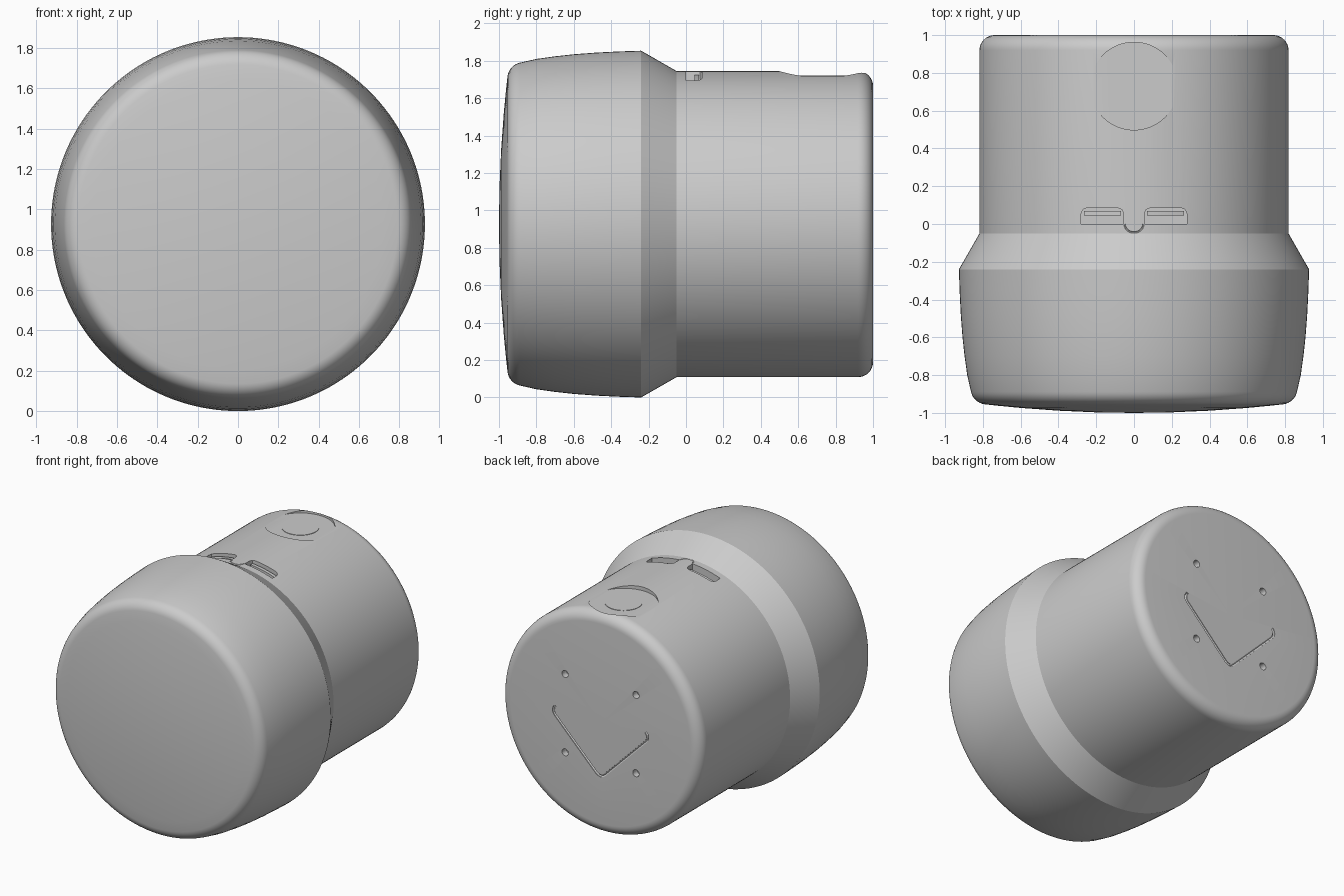
import bpy, bmesh
from math import sin, cos, pi, radians, sqrt
from mathutils import Matrix, Vector

if "Cube" in bpy.data.objects:
    bpy.data.objects.remove(bpy.data.objects["Cube"])

CZ = 0.927      # height of the body axis
R = 0.818       # radius of the rear barrel


def to_object(name, bm):
    bmesh.ops.recalc_face_normals(bm, faces=bm.faces)
    mesh = bpy.data.meshes.new(name)
    bm.to_mesh(mesh)
    bm.free()
    obj = bpy.data.objects.new(name, mesh)
    bpy.context.collection.objects.link(obj)
    return obj


def select(obj):
    bpy.ops.object.select_all(action='DESELECT')
    obj.select_set(True)
    bpy.context.view_layer.objects.active = obj


def smooth(obj):
    select(obj)
    bpy.ops.object.shade_smooth_by_angle(angle=radians(25))


def cut(target, cutter):
    cutter.hide_render = True
    mod = target.modifiers.new("cut", 'BOOLEAN')
    mod.operation = 'DIFFERENCE'
    mod.solver = 'EXACT'
    mod.object = cutter
    select(target)
    bpy.ops.object.modifier_apply(modifier=mod.name)
    bpy.data.objects.remove(cutter)


def arc(y, r, rad, a0, a1, n=8):
    angles = [radians(a0 + (a1 - a0) * i / n) for i in range(n + 1)]
    return [(y - rad * cos(a), r + rad * sin(a)) for a in angles]


def revolve(name, profile, steps=160):
    bm = bmesh.new()
    vs = [bm.verts.new((0, y, CZ + r)) for y, r in profile]
    es = [bm.edges.new(p) for p in zip(vs, vs[1:])]
    bmesh.ops.spin(bm, geom=vs + es, cent=(0, 0, CZ), axis=(0, 1, 0),
                   angle=2 * pi, steps=steps)
    bmesh.ops.remove_doubles(bm, verts=bm.verts, dist=1e-5)
    return to_object(name, bm)


def cylinder(name, loc, radius, depth, rot=None, n=64):
    bm = bmesh.new()
    m = Matrix.Translation(loc) @ (rot or Matrix())
    bmesh.ops.create_cone(bm, cap_ends=True, segments=n, radius1=radius,
                          radius2=radius, depth=depth, matrix=m)
    return to_object(name, bm)


def prism(name, outline, z0, z1):
    bm = bmesh.new()
    f = bm.faces.new([bm.verts.new((x, y, z0)) for x, y in outline])
    new = bmesh.ops.extrude_face_region(bm, geom=[f])['geom']
    bmesh.ops.translate(bm, vec=(0, 0, z1 - z0),
                        verts=[v for v in new if isinstance(v, bmesh.types.BMVert)])
    return to_object(name, bm)


def tube(name, points, radius):
    cu = bpy.data.curves.new(name, 'CURVE')
    cu.dimensions = '3D'
    cu.bevel_depth, cu.bevel_resolution, cu.use_fill_caps = radius, 1, True
    sp = cu.splines.new('POLY')
    sp.points.add(len(points) - 1)
    for p, co in zip(sp.points, points):
        p.co = (*co, 1)
    obj = bpy.data.objects.new(name, cu)
    bpy.context.collection.objects.link(obj)
    select(obj)
    bpy.ops.object.convert(target='MESH')
    return bpy.context.view_layer.objects.active


# Body: domed front cap, flared collar and rear barrel in one profile
dome = [(-1 + 0.073 * r * r, r) for r in (0, 0.2, 0.4, 0.6, 0.72)]
profile = (dome + arc(-0.87, 0.78, 0.085, 8, 78)
           + [(-0.8, 0.883), (-0.7, 0.897), (-0.6, 0.908), (-0.48, 0.917),
              (-0.36, 0.923), (-0.24, 0.927), (-0.05, R)]
           + arc(0.92, R - 0.08, 0.08, 90, 180) + [(1.0, 0)])
body = revolve("body", profile)

# Round flat recess on top, near the back
FLOOR = 1.718
cut(body, cylinder("recess_cutter", (0, 0.73, FLOOR + 0.1), 0.232, 0.2, n=96))

# Two latch slots with rounded rear corners
for s in (-1, 1):
    outline = [(0.055, 0), (0.28, 0), (0.28, 0.055), (0.271, 0.076),
               (0.25, 0.085), (0.085, 0.085), (0.064, 0.076), (0.055, 0.055)]
    cut(body, prism("slot_cutter", [(s * x, y) for x, y in outline], 1.66, 1.85))

# U-shaped groove of the latch tongue between the slots
tongue = [(0.05 * sin(a), -0.045 * cos(a), CZ + R)
          for a in [radians(-90 + 15 * i) for i in range(13)]]
cut(body, tube("tongue_cutter", tongue, 0.005))

# Four screw holes in the back
for x in (-0.29, 0.29):
    for z in (-0.29, 0.29):
        cut(body, cylinder("screw_cutter", (x, 1.0, CZ + z), 0.026, 0.1,
                           Matrix.Rotation(pi / 2, 4, 'X'), 24))

# V-shaped groove with rounded corners in the back
half = [(-0.37, 0.035), (-0.382, 0.018), (-0.386, 0), (-0.382, -0.018),
        (-0.37, -0.035), (-0.035, -0.37), (-0.018, -0.382)]
vee = half + [(0, -0.386)] + [(-x, z) for x, z in reversed(half)]
cut(body, tube("vee_cutter", [(x, 1.0, CZ + z) for x, z in vee], 0.01))
smooth(body)

# Button disc in the recess
button = cylinder("button", (0, 0.73, FLOOR), 0.125, 0.006)
smooth(button)

# Stepped catch bars inside the slots, following the barrel's curve
for s, side in ((-1, "left"), (1, "right")):
    bm = bmesh.new()
    n, rings = 8, []
    for i in range(n + 1):
        x = s * (0.07 + 0.195 * i / n)
        top = CZ + sqrt(R * R - x * x) - 0.018
        rings.append([bm.verts.new((x, y, z)) for y, z in
                      ((0.045, 1.65), (0.045, top), (0.07, top), (0.07, 1.65))])
    for a, b in zip(rings, rings[1:]):
        for j in range(4):
            k = (j + 1) % 4
            bm.faces.new((a[j], a[k], b[k], b[j]))
    bm.faces.new(rings[0])
    bm.faces.new(rings[-1])
    smooth(to_object("catch_bar_" + side, bm))
